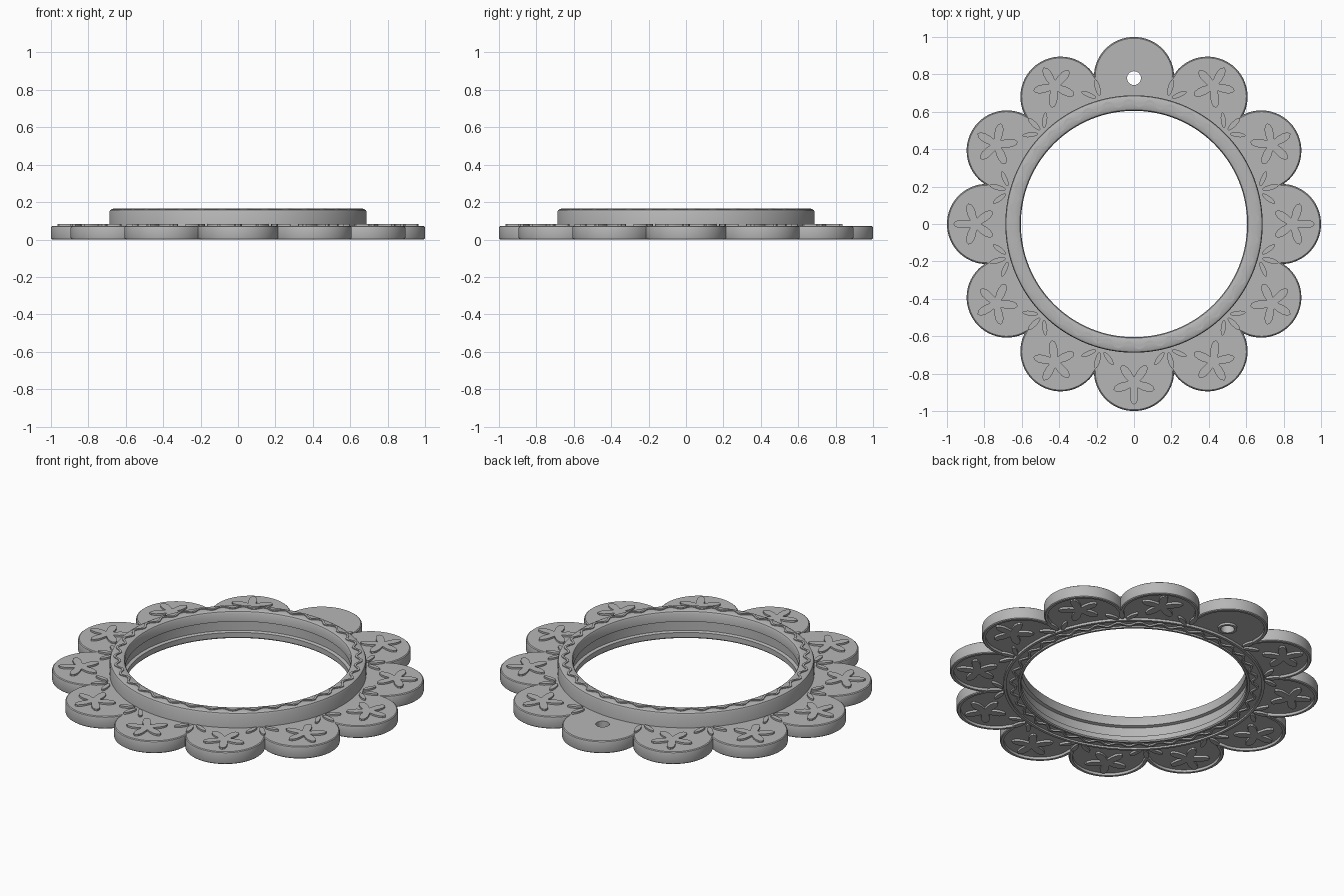
import bpy, bmesh
from math import sin, cos, pi, radians, sqrt

if "Cube" in bpy.data.objects:
    bpy.data.objects.remove(bpy.data.objects["Cube"])

grey = bpy.data.materials.new("warm_grey")
grey.use_nodes = True
grey.diffuse_color = (0.47, 0.47, 0.47, 1)
grey.node_tree.nodes["Principled BSDF"].inputs["Base Color"].default_value = (0.47, 0.47, 0.47, 1)

PETALS = 12
STEP = 2 * pi / PETALS
PLAIN = 3            # petal with the hanging hole, at +y
PETAL_R = 0.785      # distance of the petal centres
TOP = 0.073


def finish(name, bm, smooth=True):
    bmesh.ops.recalc_face_normals(bm, faces=bm.faces)
    mesh = bpy.data.meshes.new(name)
    bm.to_mesh(mesh)
    bm.free()
    mesh.materials.append(grey)
    ob = bpy.data.objects.new(name, mesh)
    bpy.context.collection.objects.link(ob)
    if smooth:
        bpy.ops.object.select_all(action='DESELECT')
        ob.select_set(True)
        bpy.context.view_layer.objects.active = ob
        bpy.ops.object.shade_smooth_by_angle(angle=radians(30))
    return ob


def sweep_ring(name, rows, n, centre=(0, 0)):
    """Closed ring from a loop of (radius or radius function, z)."""
    bm = bmesh.new()
    loops = []
    for r, z in rows:
        loop = []
        for i in range(n):
            a = 2 * pi * i / n
            d = r(a) if callable(r) else r
            loop.append(bm.verts.new((centre[0] + d * cos(a), centre[1] + d * sin(a), z)))
        loops.append(loop)
    for k, low in enumerate(loops):
        high = loops[(k + 1) % len(loops)]
        for i in range(n):
            j = (i + 1) % n
            bm.faces.new((low[i], low[j], high[j], high[i]))
    return finish(name, bm)


def scallop(radius, floor=0.0):
    def at(a):
        p = (a + STEP / 2) % STEP - STEP / 2
        root = sqrt(max(0, radius ** 2 - (PETAL_R * sin(p)) ** 2))
        return max(floor, PETAL_R * cos(p) + root)
    return at


def prism(bm, outline, z0, z1):
    """Flat raised ornament from an outline of xy points."""
    low = [bm.verts.new((x, y, z0)) for x, y in outline]
    high = [bm.verts.new((x, y, z1)) for x, y in outline]
    bm.faces.new(low[::-1])
    bm.faces.new(high)
    for i in range(len(low)):
        j = (i + 1) % len(low)
        bm.faces.new((low[i], low[j], high[j], high[i]))


def flower(angle, dist=0.85, n=50):
    pts = []
    for i in range(n):
        t = 2 * pi * i / n
        r = 0.074 + 0.041 * cos(5 * t)
        pts.append((dist * cos(angle) + r * cos(t + angle),
                    dist * sin(angle) + r * sin(t + angle)))
    return pts


def leaf(angle, dist, shift, tilt, length, width, n=16):
    cx = dist * cos(angle) - shift * sin(angle)
    cy = dist * sin(angle) + shift * cos(angle)
    c, s = cos(angle + tilt), sin(angle + tilt)
    pts = []
    for i in range(n):
        t = 2 * pi * i / n
        u, v = length * cos(t), width * sin(t)
        pts.append((cx + u * c - v * s, cy + u * s + v * c))
    return pts


# Scalloped plate with a shallow pocket underneath
plate = sweep_ring("scalloped_plate", [
    (0.66, 0.014), (scallop(0.192, 0.775), 0.014), (scallop(0.194, 0.777), 0),
    (scallop(0.208), 0), (scallop(0.213), 0.004), (scallop(0.215), 0.011),
    (scallop(0.215), 0.062), (scallop(0.213), 0.069), (scallop(0.208), TOP),
    (0.66, TOP)], PETALS * 32)

# Hanging hole through the back petal
bpy.ops.mesh.primitive_cylinder_add(vertices=32, radius=0.037, depth=0.4,
                                    location=(0, 0.78, 0.04))
cutter = bpy.context.object
cutter.name = "hole_cutter"
cutter.hide_render = True
cut = plate.modifiers.new("hanging_hole", 'BOOLEAN')
cut.operation = 'DIFFERENCE'
cut.solver = 'EXACT'
cut.object = cutter
bpy.context.view_layer.objects.active = plate
bpy.ops.object.modifier_apply(modifier=cut.name)
bpy.data.objects.remove(cutter)

# Raised collar around the hole, underneath
sweep_ring("hole_collar", [(0.037, 0.002), (0.052, 0.002), (0.052, 0.02), (0.037, 0.02)],
           32, (0, 0.78))

# Raised central ring with rounded top and inner groove
sweep_ring("central_ring", [
    (0.605, 0.006), (0.61, 0), (0.622, 0), (0.622, 0.01), (0.685, 0.01),
    (0.685, 0), (0.7, 0), (0.7, 0.03), (0.688, 0.04), (0.688, 0.148),
    (0.684, 0.157), (0.675, 0.162), (0.62, 0.162), (0.61, 0.157), (0.605, 0.148),
    (0.605, 0.1), (0.622, 0.095), (0.622, 0.04), (0.605, 0.035)], 180)


# Wavy trims on the ring, above and below
def wave(offset):
    return lambda a: 0.648 + offset + 0.014 * sin(36 * a)


for name, z0, z1 in (("wavy_trim_top", 0.16, 0.167), ("wavy_trim_bottom", 0.001, 0.012)):
    sweep_ring(name, [(wave(-0.007), z0), (wave(0.007), z0),
                      (wave(0.007), z1), (wave(-0.007), z1)], 432)

# Flowers and leaves, raised on both faces of the plate
for side, z0, z1 in (("top", TOP - 0.005, TOP + 0.01), ("bottom", 0.002, 0.018)):
    blooms, leaves = bmesh.new(), bmesh.new()
    for k in range(PETALS):
        if k != PLAIN:
            prism(blooms, flower(k * STEP), z0, z1)
        gap = (k + 0.5) * STEP
        prism(leaves, leaf(gap, 0.755, 0, 0, 0.045, 0.014), z0, z1)
        for s in (-1, 1):
            neighbour = k + (s > 0)
            if neighbour != PLAIN:
                prism(leaves, leaf(gap, 0.73, 0.055 * s, 0.9 * s, 0.042, 0.013), z0, z1)
    finish("flowers_" + side, blooms)
    finish("leaves_" + side, leaves)
